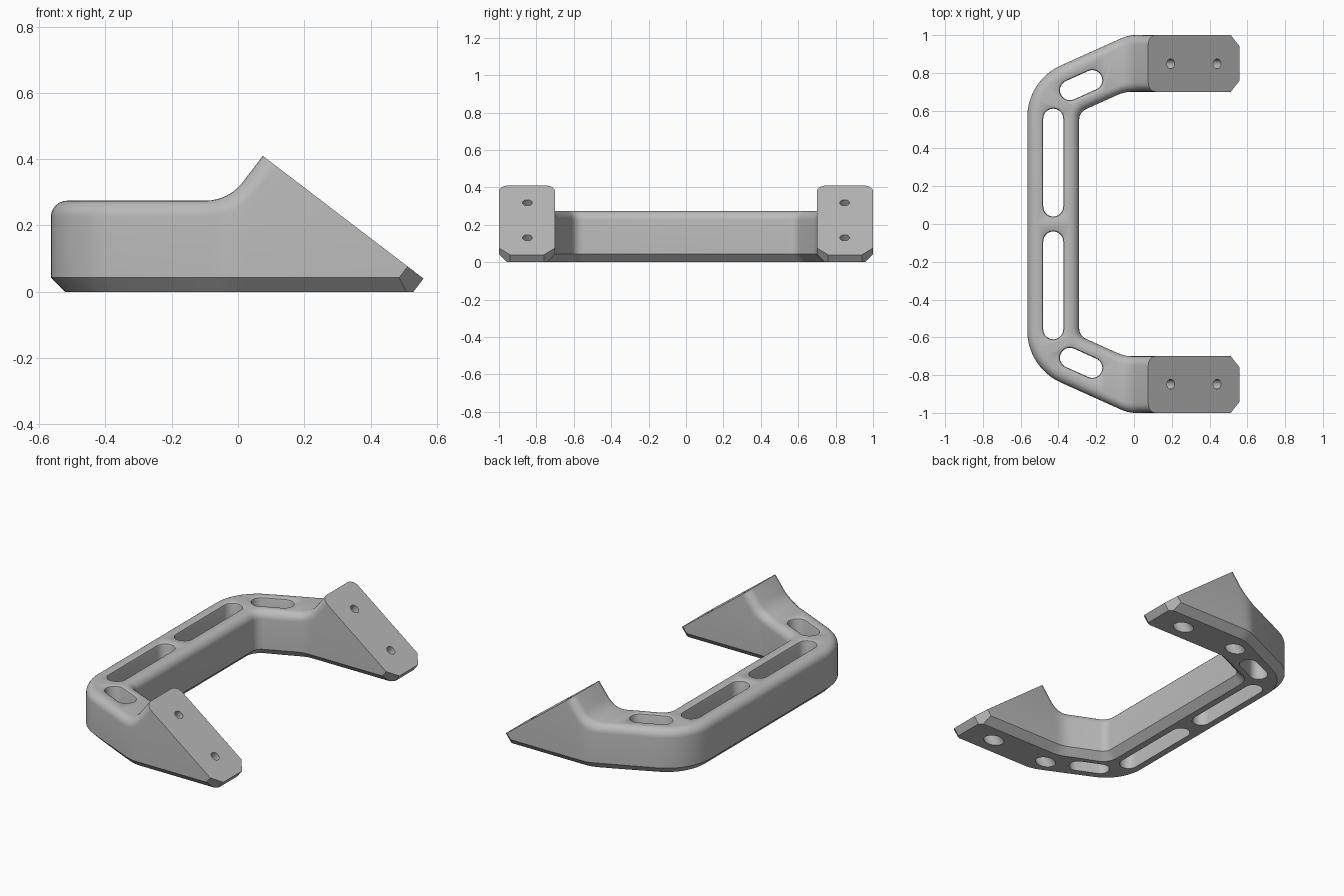
import bpy, bmesh, math
from mathutils import Vector, Matrix

cube = bpy.data.objects.get("Cube")
if cube:
    bpy.data.objects.remove(cube)

grey = bpy.data.materials.new("satin grey")
grey.use_nodes = True
COLOR = (0.5, 0.5, 0.5, 1)
grey.diffuse_color = COLOR
grey.node_tree.nodes["Principled BSDF"].inputs["Base Color"].default_value = COLOR

TOP, ROUND, CHAMFER, SLOPE = 0.275, 0.05, 0.043, 0.45
RISE = math.atan2(0.795, 0.607)          # angle of the rising neck
PLATE_N = Vector((0.607, 0, 0.795))      # normal of the mounting plate
END_N = Vector((0.795, 0, -0.607))       # down along the plate
PLATE_P = Vector((0.075, 0, 0.41))


def arm_y(x, y_end, x_end, d=0.08):
    """Side line of the arm: diagonal, easing into a straight run."""
    if x >= x_end:
        return y_end
    if x >= x_end - d:
        return y_end - SLOPE / (2 * d) * (x_end - x) ** 2
    return y_end - SLOPE * (x_end - d / 2 - x)


def outer_y(x):
    return arm_y(x, 1.0, 0.01)


def inner_y(x):
    return arm_y(x, 0.7, -0.01)


def corner(x, y, r, n=10):
    """Arc rounding the corner between the crossbar and the diagonal."""
    turn = math.pi / 2 - math.atan(SLOPE)
    cx, cy = x + r, y - r * math.tan(turn / 2)
    return [Vector((cx - r * math.cos(turn * i / n), cy + r * math.sin(turn * i / n), 0))
            for i in range(n + 1)]


def half_profile():
    """(inset, drop below top) steps of the rounded upper edge, going up."""
    return [(ROUND * (1 - math.cos(a)), ROUND * (1 - math.sin(a)))
            for a in (math.pi / 2 * i / 6 for i in range(7))]


def bar_section(out, inn):
    w = (inn - out).normalized()
    def side(p, s):
        pts = [p + w * s * CHAMFER, p + Vector((0, 0, CHAMFER))]
        return pts + [p + w * s * a + Vector((0, 0, TOP - b)) for a, b in half_profile()]
    return side(out, 1) + side(inn, -1)[::-1]


def arm_section(xb, xt, zt, tilt):
    up = Vector((-math.sin(tilt), 0, math.cos(tilt)))
    def side(f, s):
        pts = [Vector((xb, f(xb) - s * CHAMFER, 0)), Vector((xb, f(xb), CHAMFER))]
        for a, b in half_profile():
            p = Vector((xt, 0, zt)) - up * b
            p.y = f(p.x) - s * a
            pts.append(p)
        return pts
    return side(outer_y, 1) + side(inner_y, -1)[::-1]


# Sections from the middle of the crossbar round to the end of one arm
outer_arc = corner(-0.565, outer_y(-0.565), 0.3)
inner_arc = corner(-0.29, inner_y(-0.29), 0.06)
sections = [bar_section(Vector((-0.565, 0, 0)), Vector((-0.29, 0, 0)))]
sections += [bar_section(o, i) for o, i in zip(outer_arc, inner_arc)]
sections.append(arm_section(-0.16, -0.16, TOP, 0))
neck_x = PLATE_P.x - (PLATE_P.z - TOP) / math.tan(RISE)
t = 0.07
r = t / math.tan(RISE / 2)
for i in range(9):
    a = RISE * i / 8
    x = neck_x - t + r * math.sin(a)
    sections.append(arm_section(-0.1 + 0.12 * i / 8, x, TOP + r * (1 - math.cos(a)), a))
sections.append(arm_section(0.65, 0.105, 0.41 + 0.03 * math.tan(RISE), RISE))

bm = bmesh.new()
rings = [[bm.verts.new(p) for p in s] for s in sections]
for a, b in zip(rings, rings[1:]):
    for i in range(len(a)):
        j = (i + 1) % len(a)
        bm.faces.new((a[i], a[j], b[j], b[i]))
bm.faces.new(rings[-1])


def slice_off(point, normal, faces):
    """Cut away everything beyond a plane and close the cut."""
    geom = list({v for f in faces for v in f.verts}) + list({e for f in faces for e in f.edges}) + faces
    cut = bmesh.ops.bisect_plane(bm, geom=geom, plane_co=point, plane_no=normal,
                                 clear_outer=True, dist=1e-5)["geom_cut"]
    bmesh.ops.contextual_create(bm, geom=[e for e in cut if isinstance(e, bmesh.types.BMEdge)])


def tip_faces():
    return [f for f in bm.faces if max(v.co.x for v in f.verts) > 0.2]


# Sloping plate, square tip and clipped tip corners
slice_off(PLATE_P, PLATE_N, list(bm.faces))
tip = Vector((0.56, 0, 0.04))
slice_off(tip, END_N, list(bm.faces))
for y, s in ((0.94, 1), (0.76, -1)):
    slice_off(tip + Vector((0, y, 0)), END_N + Vector((0, s, 0)), tip_faces())

# Rounded upper corners already come from the neck; mirror to the other arm
bmesh.ops.mirror(bm, geom=list(bm.verts) + list(bm.edges) + list(bm.faces),
                 matrix=Matrix.Identity(4), merge_dist=1e-4, axis='Y')
bmesh.ops.remove_doubles(bm, verts=list(bm.verts), dist=1e-4)
bmesh.ops.recalc_face_normals(bm, faces=list(bm.faces))


def make_object(name, mesh_bm):
    me = bpy.data.meshes.new(name)
    mesh_bm.to_mesh(me)
    mesh_bm.free()
    me.materials.append(grey)
    ob = bpy.data.objects.new(name, me)
    bpy.context.collection.objects.link(ob)
    return ob


handle = make_object("handle_bracket", bm)

# Cutters: rounded slots and stepped screw holes
cb = bmesh.new()


def add_cutter(matrix, half_len, levels, n=14):
    loops = []
    for z, rad in levels:
        pts = []
        for side in (1, -1):
            for i in range(n + 1 if half_len else n):
                a = -math.pi / 2 + math.pi * i / n
                pts.append(Vector((side * (half_len + rad * math.cos(a)), side * rad * math.sin(a), z)))
        loops.append([cb.verts.new(matrix @ p) for p in pts])
    for a, b in zip(loops, loops[1:]):
        for i in range(len(a)):
            j = (i + 1) % len(a)
            cb.faces.new((a[i], a[j], b[j], b[i]))
    cb.faces.new(loops[0])
    cb.faces.new(loops[-1])


slot = [(-0.1, 0.053), (TOP - 0.012, 0.053), (TOP - 0.004, 0.056), (TOP, 0.063), (TOP + 0.1, 0.063)]
hole = [(0.1, 0.026), (-0.08, 0.026), (-0.08, 0.05), (-0.7, 0.05)]
drill = Matrix((END_N, (0, 1, 0), PLATE_N)).transposed().to_4x4()
for s in (1, -1):
    add_cutter(Matrix.Translation((-0.4275, s * 0.325, 0)) @ Matrix.Rotation(math.pi / 2, 4, 'Z'), 0.2325, slot)
    add_cutter(Matrix.Translation((-0.28, s * 0.735, 0)) @ Matrix.Rotation(s * math.atan(SLOPE), 4, 'Z'), 0.065, slot)
    for x in (0.195, 0.44):
        z = PLATE_P.z - (x - PLATE_P.x) * PLATE_N.x / PLATE_N.z
        add_cutter(Matrix.Translation((x, s * 0.848, z)) @ drill, 0, hole)
bmesh.ops.recalc_face_normals(cb, faces=list(cb.faces))
cutter = make_object("slot_and_hole_cutter", cb)
cutter.hide_render = True

# Cut, tidy up and shade
mod = handle.modifiers.new("openings", 'BOOLEAN')
mod.operation, mod.solver, mod.object = 'DIFFERENCE', 'EXACT', cutter
bpy.ops.object.select_all(action='DESELECT')
handle.select_set(True)
bpy.context.view_layer.objects.active = handle
bpy.ops.object.modifier_apply(modifier=mod.name)
bpy.data.objects.remove(cutter)
bpy.ops.object.shade_smooth_by_angle(angle=math.radians(30))
